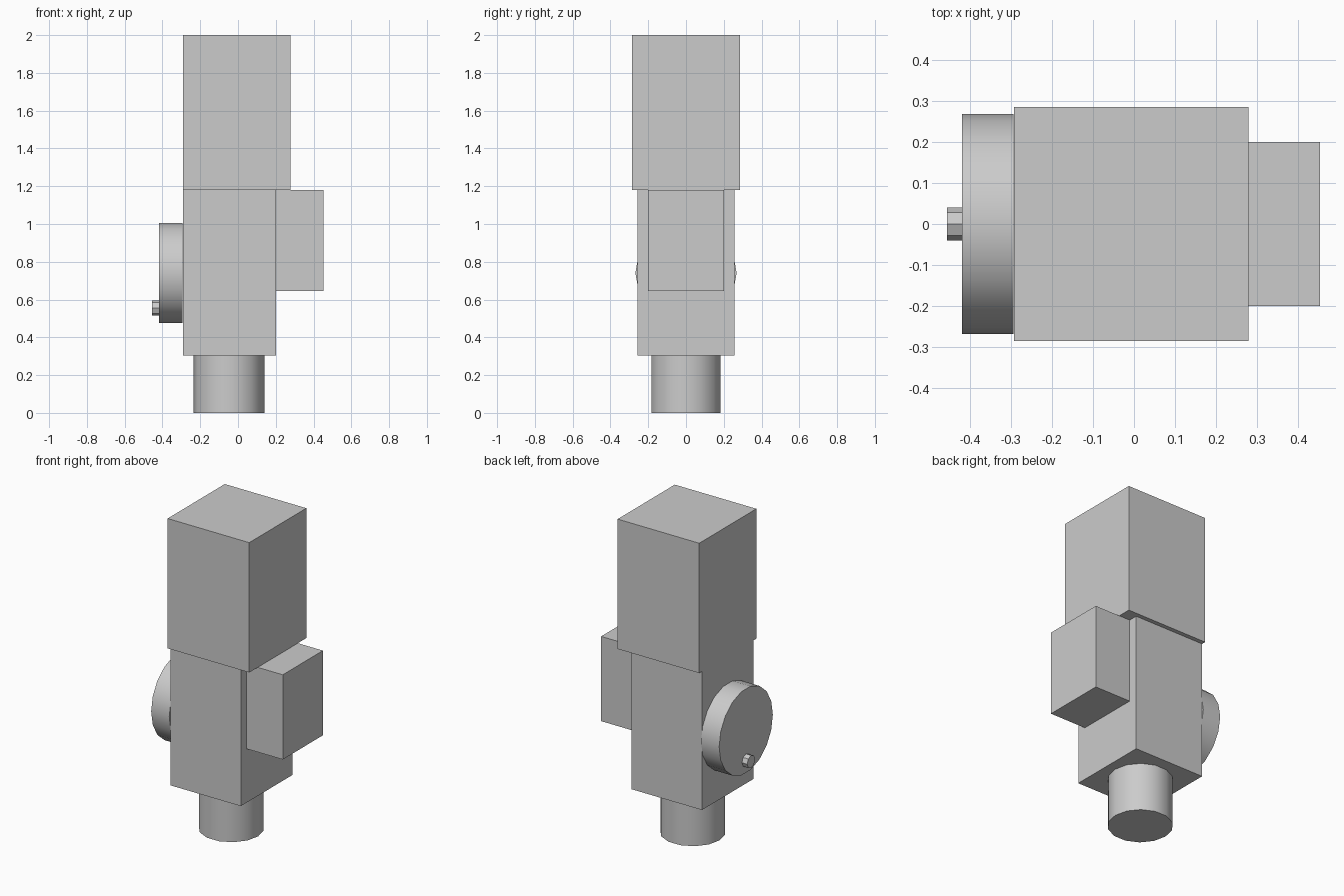
import bpy, math
from mathutils import Matrix

if "Cube" in bpy.data.objects:
    bpy.data.objects.remove(bpy.data.objects["Cube"])


def box(name, lo, hi):
    size = [b - a for a, b in zip(lo, hi)]
    mid = [(a + b) / 2 for a, b in zip(lo, hi)]
    bpy.ops.mesh.primitive_cube_add(size=1, location=mid)
    ob = bpy.context.object
    ob.name = name
    ob.data.transform(Matrix.Diagonal((*size, 1)))
    return ob


def cylinder(name, sides, radius, depth, centre, turn, smooth=True):
    bpy.ops.mesh.primitive_cylinder_add(vertices=sides, radius=radius,
                                        depth=depth, location=centre)
    ob = bpy.context.object
    ob.name = name
    ob.data.transform(turn)
    if smooth:
        bpy.ops.object.shade_smooth_by_angle(angle=math.radians(30))
    return ob


quarter = math.pi / 2

# Stacked housings and side box
box("upper_housing", (-0.292, -0.285, 1.18), (0.278, 0.285, 2.0))
box("lower_housing", (-0.292, -0.258, 0.305), (0.20, 0.258, 1.18))
box("side_box", (0.20, -0.20, 0.645), (0.453, 0.20, 1.18))

# Round neck at the base
cylinder("base_neck", 14, 0.188, 0.305, (-0.047, 0, 0.1525),
         Matrix.Rotation(quarter, 4, 'Z'))

# Side disc with a small knob near its rim
sideways = Matrix.Rotation(quarter, 4, 'Y')
cylinder("side_disc", 18, 0.268, 0.126, (-0.356, 0, 0.741), sideways)
cylinder("disc_knob", 8, 0.04, 0.036, (-0.437, 0, 0.555), sideways, smooth=False)
